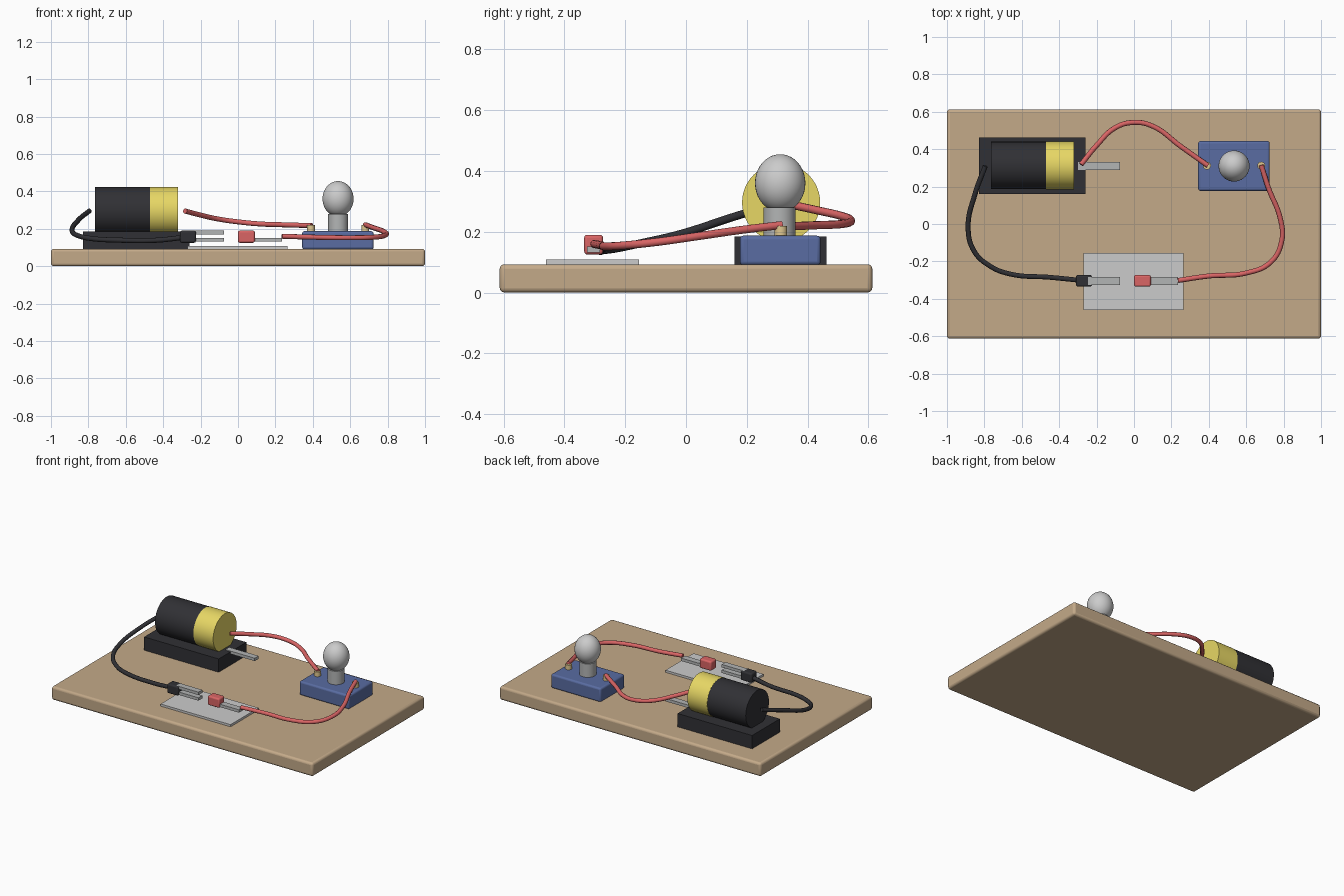
import bpy, math

if "Cube" in bpy.data.objects:
    bpy.data.objects.remove(bpy.data.objects["Cube"])


def material(name, rgb):
    m = bpy.data.materials.new(name)
    m.diffuse_color = (*rgb, 1)
    m.use_nodes = True
    m.node_tree.nodes["Principled BSDF"].inputs["Base Color"].default_value = m.diffuse_color
    return m


WOOD = material("wood", (0.55, 0.40, 0.25))
BLACK = material("black", (0.03, 0.03, 0.035))
YELLOW = material("yellow", (0.80, 0.68, 0.13))
BLUE = material("blue", (0.10, 0.15, 0.36))
RED = material("red", (0.70, 0.13, 0.13))
GOLD = material("brass", (0.75, 0.58, 0.28))
GLASS = material("glass", (0.82, 0.82, 0.80))
PAPER = material("pad", (0.70, 0.68, 0.69))
STEEL = material("steel", (0.45, 0.46, 0.46))


def finish(name, mat):
    o = bpy.context.object
    o.name = name
    o.data.materials.append(mat)
    bpy.ops.object.shade_smooth_by_angle(angle=math.radians(35))
    return o


def box(name, x, y, z, mat, bevel=0):
    """Box from (min, max) pairs, optionally with rounded edges."""
    bpy.ops.mesh.primitive_cube_add(
        size=1, location=[(a + b) / 2 for a, b in (x, y, z)])
    bpy.context.object.scale = [b - a for a, b in (x, y, z)]
    bpy.ops.object.transform_apply(location=False)
    if bevel:
        m = bpy.context.object.modifiers.new("bevel", 'BEVEL')
        m.width, m.segments = bevel, 3
    return finish(name, mat)


def cylinder(name, loc, r, depth, mat, rot=(0, 0, 0), sides=48):
    bpy.ops.mesh.primitive_cylinder_add(
        vertices=sides, radius=r, depth=depth, location=loc, rotation=rot)
    return finish(name, mat)


def wire(name, pts, mat, r=0.0135):
    c = bpy.data.curves.new(name, 'CURVE')
    c.dimensions = '3D'
    c.bevel_depth, c.bevel_resolution = r, 3
    c.resolution_u = 8
    c.use_fill_caps = True
    s = c.splines.new('BEZIER')
    s.bezier_points.add(len(pts) - 1)
    for bp, p in zip(s.bezier_points, pts):
        bp.co = p
        bp.handle_left_type = bp.handle_right_type = 'AUTO'
    o = bpy.data.objects.new(name, c)
    bpy.context.collection.objects.link(o)
    c.materials.append(mat)


# Board and pad under the switch
box("board", (-1, 1), (-0.613, 0.613), (0, 0.093), WOOD, 0.015)
box("switch_pad", (-0.27, 0.265), (-0.46, -0.155), (0.09, 0.108), PAPER)

# Battery lying in its holder
box("battery_holder", (-0.83, -0.26), (0.16, 0.463), (0.09, 0.185), BLACK)
along_x = (0, math.pi / 2, 0)
cylinder("battery_body", (-0.5425, 0.313, 0.296), 0.127, 0.445, BLACK, along_x)
cylinder("battery_band", (-0.395, 0.313, 0.296), 0.1285, 0.151, YELLOW, along_x)
box("holder_tab", (-0.30, -0.075), (0.29, 0.332), (0.17, 0.19), STEEL)

# Clips with their metal prongs
box("black_clip", (-0.31, -0.225), (-0.335, -0.273), (0.125, 0.19), BLACK, 0.01)
box("red_clip", (0, 0.09), (-0.335, -0.273), (0.125, 0.19), RED, 0.01)
for name, x, z in (("black_prong_upper", (-0.245, -0.075), 0.18),
                   ("black_prong_lower", (-0.245, -0.075), 0.141),
                   ("red_prong", (0.06, 0.235), 0.141)):
    box(name, x, (-0.325, -0.283), (z - 0.01, z + 0.01), STEEL)

# Lamp: base, socket, bulb, terminals
box("lamp_base", (0.343, 0.725), (0.177, 0.443), (0.09, 0.187), BLUE, 0.012)
cylinder("lamp_socket", (0.535, 0.308, 0.23), 0.053, 0.10, STEEL)
bpy.ops.mesh.primitive_uv_sphere_add(
    segments=40, ring_count=20, radius=1, location=(0.535, 0.31, 0.36))
bpy.context.object.scale = (0.083, 0.083, 0.095)
bpy.ops.object.transform_apply(location=False)
finish("bulb", GLASS)
for side, x in (("left", 0.39), ("right", 0.68)):
    cylinder("terminal_" + side, (x, 0.312, 0.2), 0.021, 0.038, GOLD, sides=24)

# Wires
wire("black_wire", [(-0.795, 0.31, 0.295), (-0.85, 0.16, 0.25),
                    (-0.887, -0.02, 0.192), (-0.855, -0.145, 0.163),
                    (-0.77, -0.225, 0.146), (-0.66, -0.268, 0.14),
                    (-0.45, -0.285, 0.138), (-0.28, -0.302, 0.155)], BLACK)
wire("red_wire_back", [(-0.283, 0.318, 0.295), (-0.2, 0.42, 0.273),
                       (-0.1, 0.515, 0.251), (0, 0.543, 0.237),
                       (0.1, 0.523, 0.227), (0.25, 0.415, 0.221),
                       (0.395, 0.312, 0.217)], RED)
wire("red_wire_right", [(0.68, 0.315, 0.222), (0.72, 0.19, 0.207),
                        (0.782, 0.03, 0.184), (0.79, -0.09, 0.167),
                        (0.73, -0.205, 0.155), (0.6, -0.262, 0.152),
                        (0.4, -0.278, 0.155), (0.235, -0.302, 0.16)], RED)
